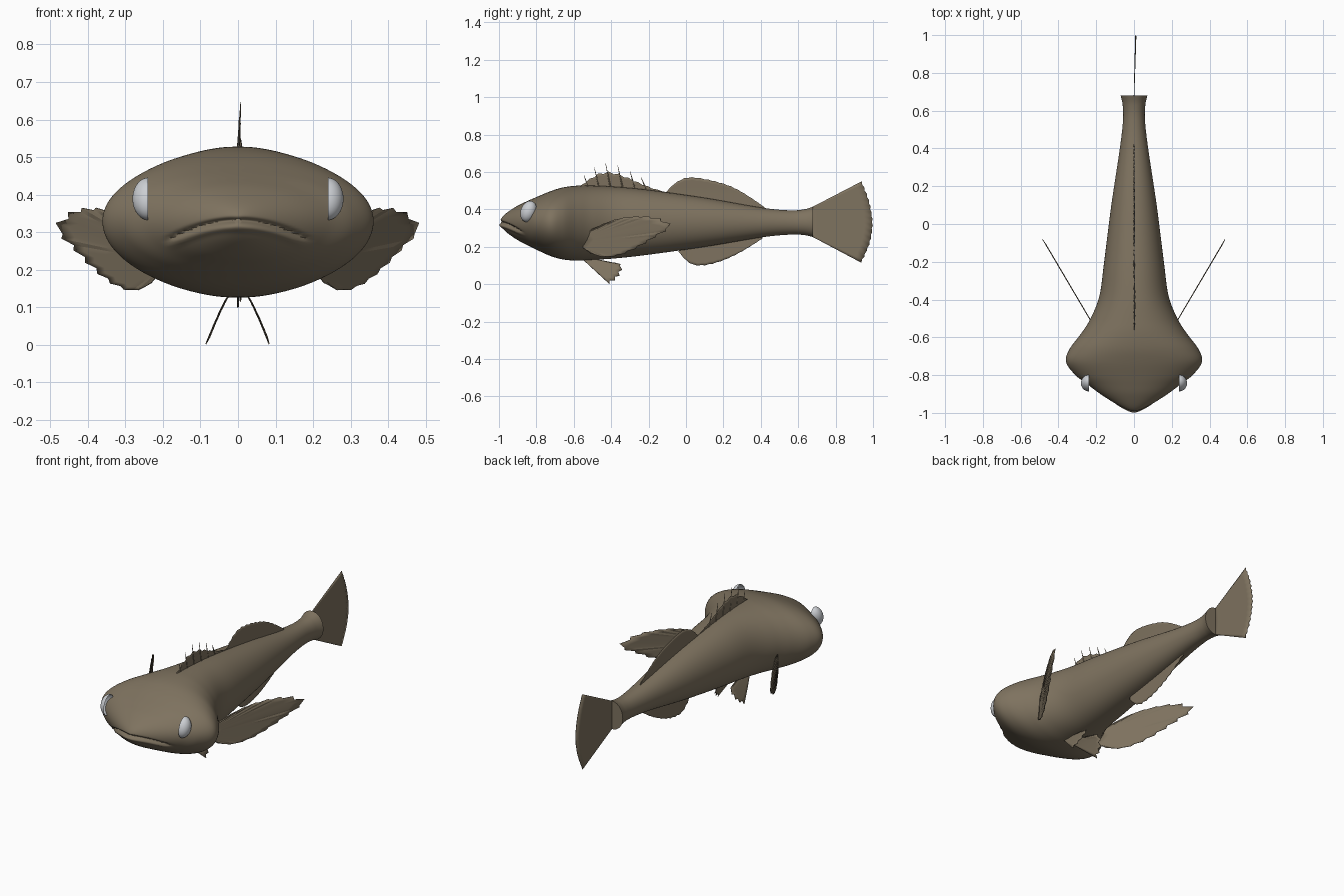
import bpy, bmesh, math
from mathutils import Vector

default = bpy.data.objects.get("Cube")
if default:
    bpy.data.objects.remove(default, do_unlink=True)


def material(name, rgb, rough):
    mat = bpy.data.materials.new(name)
    mat.use_nodes = True
    mat.diffuse_color = (*rgb, 1)
    shader = mat.node_tree.nodes["Principled BSDF"]
    shader.inputs["Base Color"].default_value = (*rgb, 1)
    shader.inputs["Roughness"].default_value = rough
    return mat


SKIN = material("olive brown skin", (0.21, 0.17, 0.115), 0.6)
EYE = material("pale grey eye", (0.6, 0.62, 0.65), 0.4)


def finish(name, bm, mat, angle=40):
    bmesh.ops.recalc_face_normals(bm, faces=bm.faces)
    mesh = bpy.data.meshes.new(name)
    bm.to_mesh(mesh)
    bm.free()
    mesh.materials.append(mat)
    obj = bpy.data.objects.new(name, mesh)
    bpy.context.collection.objects.link(obj)
    bpy.ops.object.select_all(action='DESELECT')
    obj.select_set(True)
    bpy.context.view_layer.objects.active = obj
    bpy.ops.object.shade_smooth_by_angle(angle=math.radians(angle))
    return obj


def spline(points, steps):
    """Smooth curve through the points, with a number of steps per span."""
    pts = [Vector(p) for p in points]
    pts = [pts[0]] + pts + [pts[-1]]
    out = []
    for a, b, c, d in zip(pts, pts[1:], pts[2:], pts[3:]):
        for k in range(steps):
            t = k / steps
            out.append(b + (c - a) * (t / 2) + (a * 2 - b * 5 + c * 4 - d) * (t * t / 2)
                       + (b * 3 - a - c * 3 + d) * (t ** 3 / 2))
    return out + [pts[-1]]


def sample(points, count):
    """Points spaced evenly by length along a polyline."""
    pts = [Vector(p) for p in points]
    lengths = [(b - a).length for a, b in zip(pts, pts[1:])]
    out = []
    for k in range(count):
        dist, i = sum(lengths) * k / (count - 1), 0
        while i < len(lengths) - 1 and dist > lengths[i]:
            dist -= lengths[i]
            i += 1
        out.append(pts[i].lerp(pts[i + 1], min(1, dist / lengths[i])))
    return out


def bridge(bm, rows, closed):
    for a, b in zip(rows, rows[1:]):
        for i in range(len(a) if closed else len(a) - 1):
            j = (i + 1) % len(a)
            bm.faces.new((a[i], a[j], b[j], b[i]))


# Body: position along y, half width, top and bottom height
SECTIONS = [
    (-0.995, 0.008, 0.337, 0.323), (-0.98, 0.045, 0.362, 0.298),
    (-0.95, 0.1, 0.388, 0.27), (-0.9, 0.178, 0.42, 0.236),
    (-0.85, 0.245, 0.444, 0.21), (-0.8, 0.31, 0.466, 0.185),
    (-0.73, 0.36, 0.495, 0.153), (-0.66, 0.34, 0.517, 0.133),
    (-0.58, 0.28, 0.527, 0.126), (-0.5, 0.23, 0.527, 0.13),
    (-0.38, 0.183, 0.521, 0.138), (-0.2, 0.158, 0.504, 0.158),
    (0.1, 0.12, 0.462, 0.2), (0.4, 0.075, 0.41, 0.25),
    (0.55, 0.058, 0.395, 0.265), (0.63, 0.06, 0.4, 0.263), (0.68, 0.071, 0.415, 0.252)]
MIDDLE = 0.33


def mouth(p):
    """Press the mouth line into the snout and swell the lip below it."""
    fade = max(0, min(1, (-0.86 - p.y) / 0.04))
    gap = p.z - 0.332 + 0.06 * (p.x / 0.2) ** 2
    groove = 0.014 * math.exp(-(gap / 0.007) ** 2)
    lip = 0.008 * math.exp(-((gap + 0.02) / 0.01) ** 2)
    return p + Vector((0, fade * (groove - lip), 0))


bm = bmesh.new()
rings = []
SIDES = 96
for y, width, top, bottom in spline(SECTIONS, 8):
    ring = []
    for k in range(SIDES):
        c, s = math.cos(math.tau * k / SIDES), math.sin(math.tau * k / SIDES)
        x = width * math.copysign(abs(c) ** 0.93, c)
        z = MIDDLE + s * (top - MIDDLE if s > 0 else MIDDLE - bottom)
        ring.append(bm.verts.new(mouth(Vector((x, y, z)))))
    rings.append(ring)
bridge(bm, rings, True)
bm.faces.new(rings[0])
bm.faces.new(rings[-1])
finish("body", bm, SKIN, 50)


def fin(name, root, edge, place, rays, notch=0.0):
    """Ribbed thin fin spread from a root line to an outer edge in the y-z plane."""
    count = 2 * rays + 1
    bm = bmesh.new()
    rows = []
    for i, (a, b) in enumerate(zip(sample(root, count), sample(edge, count))):
        reach = 1 - notch * (i % 2)
        row = []
        for k in range(9):
            p = a.lerp(b, reach * k / 8)
            rib = 0.0015 * (1 if i % 2 else -1) * k / 8
            row.append(bm.verts.new(place(p.x, p.y) + Vector((rib, 0, 0))))
        rows.append(row)
    bridge(bm, rows, False)
    obj = finish(name, bm, SKIN, 20)
    solid = obj.modifiers.new("thickness", 'SOLIDIFY')
    solid.thickness = 0.003
    solid.offset = 0


def upright(y, z):
    return Vector((0.05 * max(0, z - 0.5), y, z))


def tail_plane(y, z):
    return Vector((0.03 * max(0, y - 0.68), y, z))


# Fins along the middle
fin("front_dorsal_fin", [(-0.56, 0.5), (-0.1, 0.47)],
    spline([(-0.56, 0.53), (-0.5, 0.575), (-0.43, 0.603), (-0.35, 0.588),
            (-0.26, 0.548), (-0.18, 0.515), (-0.1, 0.492)], 4), upright, 9, 0.1)
fin("rear_dorsal_fin", [(-0.1, 0.47), (0.42, 0.39)],
    spline([(-0.11, 0.49), (-0.06, 0.54), (0, 0.57), (0.07, 0.569), (0.16, 0.55),
            (0.25, 0.52), (0.34, 0.468), (0.42, 0.412)], 4), upright, 14, 0.03)
fin("anal_fin", [(-0.03, 0.2), (0.41, 0.265)],
    spline([(-0.04, 0.175), (0, 0.127), (0.05, 0.1), (0.12, 0.104), (0.2, 0.127),
            (0.3, 0.175), (0.41, 0.245)], 4), upright, 12, 0.03)
fin("tail_fin", [(0.66, 0.405), (0.66, 0.262)],
    spline([(0.94, 0.55), (0.975, 0.46), (0.995, 0.37), (0.998, 0.3),
            (0.98, 0.21), (0.938, 0.115)], 4), tail_plane, 13, 0.015)

# Spines standing out of the front dorsal fin
for i, (y, z) in enumerate([(-0.545, 0.58), (-0.49, 0.623), (-0.43, 0.646),
                            (-0.365, 0.634), (-0.3, 0.606), (-0.24, 0.57)]):
    tip, foot = upright(y, z), Vector((0, y + 0.03, 0.5))
    axis = tip - foot
    bm = bmesh.new()
    bmesh.ops.create_cone(bm, segments=8, radius1=0.005, radius2=0.001,
                          depth=axis.length, cap_ends=True)
    bmesh.ops.rotate(bm, verts=bm.verts, matrix=axis.to_track_quat('Z', 'Y').to_matrix())
    bmesh.ops.translate(bm, verts=bm.verts, vec=(tip + foot) / 2)
    finish(f"dorsal_spine_{i + 1}", bm, SKIN)

# Paired fins and eyes
for side, sign in (("left", 1), ("right", -1)):
    def pectoral(y, z):
        return Vector((sign * (0.23 + 0.59 * (y + 0.51)), y, z))

    def pelvic(y, z):
        drop = max(0, 0.13 - z) / 0.13
        return Vector((sign * (0.025 + 0.06 * drop ** 0.85), y, z))

    fin(side + "_pectoral_fin", [(-0.55, 0.265), (-0.55, 0.195)],
        spline([(-0.5, 0.295), (-0.42, 0.332), (-0.33, 0.358), (-0.22, 0.366),
                (-0.13, 0.352), (-0.072, 0.31), (-0.14, 0.265), (-0.23, 0.21),
                (-0.33, 0.162), (-0.43, 0.143), (-0.51, 0.165)], 4), pectoral, 15, 0.06)
    fin(side + "_pelvic_fin", [(-0.56, 0.14), (-0.5, 0.14)],
        spline([(-0.41, 0.002), (-0.37, 0.028), (-0.345, 0.065),
                (-0.345, 0.105), (-0.42, 0.118)], 4), pelvic, 6, 0.08)

    # Domed eye with its flat side towards the head
    bm = bmesh.new()
    bmesh.ops.create_uvsphere(bm, u_segments=32, v_segments=20, radius=1)
    cut = bmesh.ops.bisect_plane(bm, geom=bm.verts[:] + bm.edges[:] + bm.faces[:],
                                 plane_co=(0, 0, 0), plane_no=(sign, 0, 0), clear_inner=True)
    rim = [e for e in cut["geom_cut"] if isinstance(e, bmesh.types.BMEdge)]
    bmesh.ops.holes_fill(bm, edges=rim)
    lean = math.radians(-20)
    for v in bm.verts:
        y, z = v.co.y * 0.042, v.co.z * 0.058
        v.co = (sign * 0.239 + v.co.x * 0.042,
                -0.842 + y * math.cos(lean) - z * math.sin(lean),
                0.389 + y * math.sin(lean) + z * math.cos(lean))
    finish(side + "_eye", bm, EYE)
